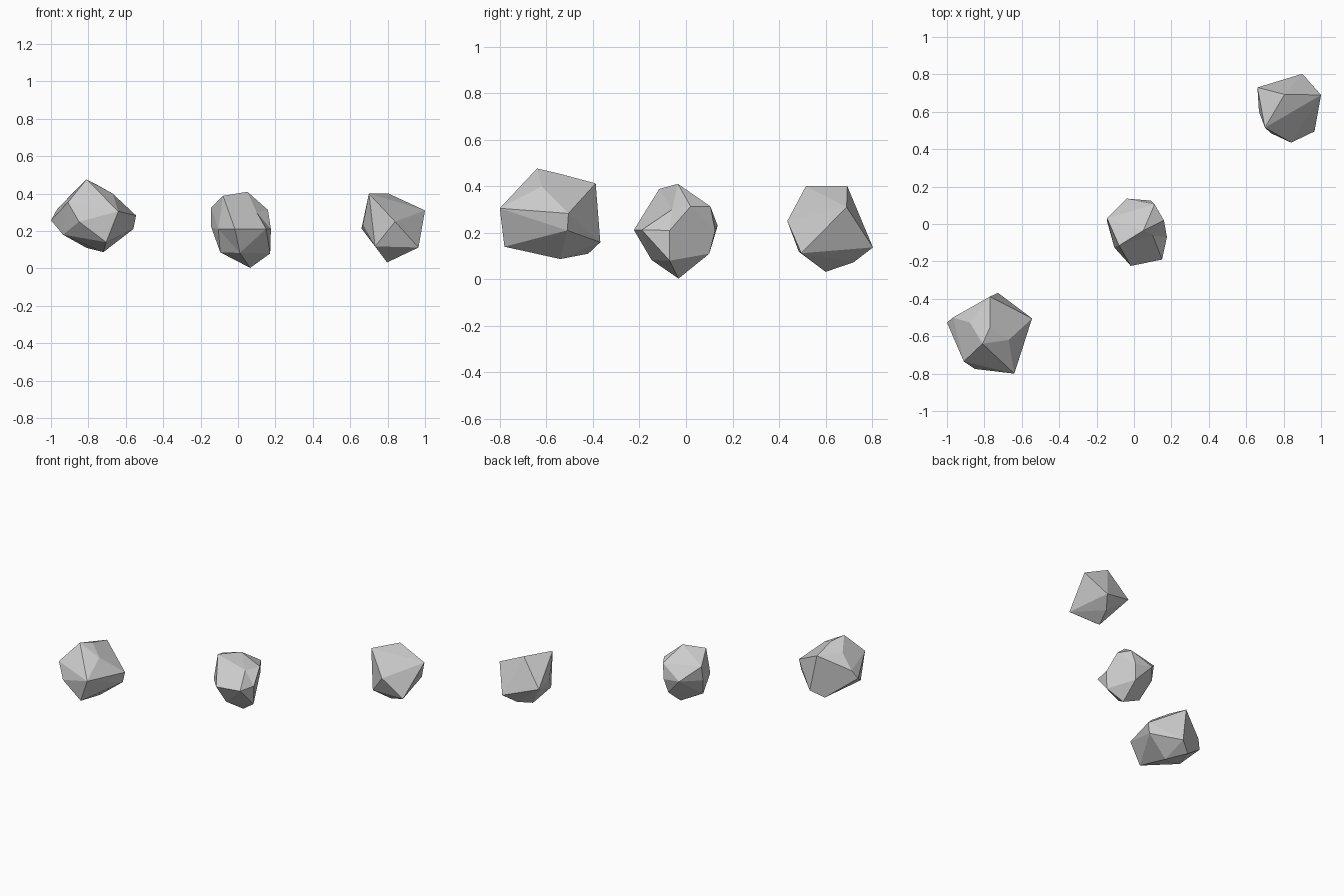
import bpy, bmesh, math
from mathutils import Vector

if "Cube" in bpy.data.objects:
    bpy.data.objects.remove(bpy.data.objects["Cube"])


def rock(name, corners, dented=False):
    """Faceted stone stretched over a few key corners.
    dented: skin the corner directions first, so corners may sit inside the hull."""
    pts = [Vector(c) for c in corners]
    mid = sum(pts, Vector()) / len(pts)
    bm = bmesh.new()
    home = {}
    for p in pts:
        v = bm.verts.new(mid + (p - mid).normalized() if dented else p)
        home[v] = p
    res = bmesh.ops.convex_hull(bm, input=list(bm.verts))
    spare = [v for v in bm.verts if not v.link_faces]
    for v in spare:
        bm.verts.remove(v)
    for v in bm.verts:
        v.co = home[v]
    bmesh.ops.dissolve_limit(bm, angle_limit=math.radians(5),
                             verts=list(bm.verts), edges=list(bm.edges))
    bmesh.ops.recalc_face_normals(bm, faces=list(bm.faces))
    me = bpy.data.meshes.new(name)
    bm.to_mesh(me)
    bm.free()
    ob = bpy.data.objects.new(name, me)
    bpy.context.collection.objects.link(ob)
    return ob


# Large rock, front left
rock("large_rock", [
    (-.81, -.64, .476), (-.67, -.62, .40), (-.77, -.553, .456), (-.77, -.388, .412),
    (-.877, -.527, .41), (-.91, -.735, .353), (-.968, -.50, .315), (-1, -.527, .257),
    (-.85, -.775, .25), (-.64, -.80, .305), (-.545, -.505, .283), (-.56, -.51, .21),
    (-.705, -.78, .14), (-.935, -.65, .18), (-.727, -.368, .159), (-.81, -.42, .11),
    (-.72, -.54, .087),
])

# Middle rock with a notch in its right side
rock("middle_rock", [
    (.05, -.035, .41), (-.08, -.115, .388), (-.144, .03, .326), (-.04, .136, .23),
    (.11, .105, .313), (.16, .02, .313), (.10, -.06, .30), (.15, -.19, .212),
    (-.017, -.224, .212), (-.105, -.126, .21), (-.143, .01, .22), (.176, -.07, .21),
    (.09, .125, .21), (.01, -.148, .083), (.172, -.07, .08), (.07, .10, .11),
    (-.095, -.06, .086), (.065, -.032, .003),
], dented=True)

# Small rock, back right
rock("small_rock", [
    (.805, .693, .40), (.70, .515, .40), (1, .69, .31), (.84, .435, .25),
    (.965, .495, .112), (.733, .485, .118), (.797, .60, .032), (.90, .803, .137),
    (.66, .73, .214), (.668, .60, .23), (.84, .72, .073),
])
